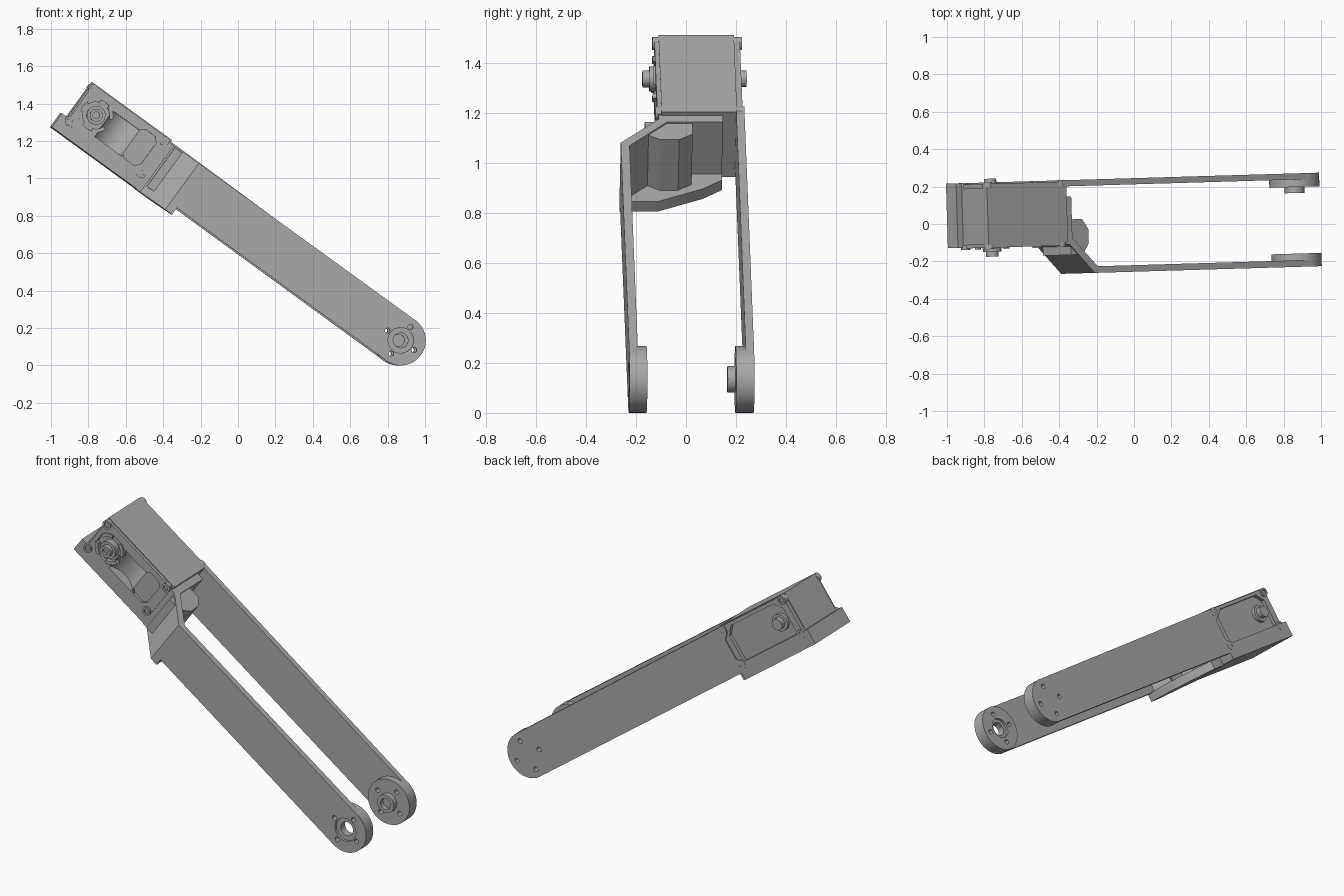
import bpy, bmesh, math
from mathutils import Matrix, Vector

cube = bpy.data.objects.get("Cube")
if cube:
    bpy.data.objects.remove(cube)

grey = bpy.data.materials.new("plain_grey")
grey.use_nodes = True
COLOR = (0.4, 0.4, 0.4, 1)
grey.diffuse_color = COLOR
grey.node_tree.nodes["Principled BSDF"].inputs["Base Color"].default_value = COLOR

# Parts are made in arm space: x along the arm, z across it, tip axis at the origin
POSE = (Matrix.Rotation(math.radians(1.7), 4, 'Z')
        @ Matrix.Translation((0.863, 0, 0.134))
        @ Matrix.Rotation(math.radians(36), 4, 'Y'))
parts = []


def prism(name, pts, a, b, axis='Y'):
    """Extrude a closed profile from a to b along Y (x,z points) or Z (x,y points)."""
    bm = bmesh.new()
    place = (lambda p, t: (p[0], t, p[1])) if axis == 'Y' else (lambda p, t: (p[0], p[1], t))
    low = [bm.verts.new(place(p, a)) for p in pts]
    top = [bm.verts.new(place(p, b)) for p in pts]
    bm.faces.new(low)
    bm.faces.new(top[::-1])
    for i in range(len(pts)):
        j = (i + 1) % len(pts)
        bm.faces.new((low[i], top[i], top[j], low[j]))
    bmesh.ops.recalc_face_normals(bm, faces=bm.faces)
    mesh = bpy.data.meshes.new(name)
    bm.to_mesh(mesh)
    bm.free()
    mesh.materials.append(grey)
    obj = bpy.data.objects.new(name, mesh)
    bpy.context.scene.collection.objects.link(obj)
    parts.append(obj)
    return obj


def arc(x, z, r, start=0, end=360, n=32):
    full = end - start == 360
    steps = n if full else n + 1
    return [(x + r * math.cos(math.radians(start + (end - start) * i / n)),
             z + r * math.sin(math.radians(start + (end - start) * i / n))) for i in range(steps)]


def rect(x0, x1, z0, z1, c=0.0):
    """Rectangle with optional chamfered corners."""
    if not c:
        return [(x0, z0), (x1, z0), (x1, z1), (x0, z1)]
    return [(x0 + c, z0), (x1 - c, z0), (x1, z0 + c), (x1, z1 - c),
            (x1 - c, z1), (x0 + c, z1), (x0, z1 - c), (x0, z0 + c)]


def disc(name, x, z, r, a, b, n=32):
    return prism(name, arc(x, z, r, n=n), a, b)


def cut(target, *cutters):
    """Subtract each cutter, bake the result and drop the cutter."""
    for c in cutters:
        c.hide_render = True
        mod = target.modifiers.new("cut", 'BOOLEAN')
        mod.operation, mod.solver, mod.object = 'DIFFERENCE', 'EXACT', c
        bpy.context.view_layer.update()
        baked = bpy.data.meshes.new_from_object(
            target.evaluated_get(bpy.context.evaluated_depsgraph_get()))
        target.modifiers.clear()
        target.data = baked
        parts.remove(c)
        bpy.data.objects.remove(c)


def screw_holes(a, b):
    return [disc("hole", 0.088 * math.cos(t), 0.088 * math.sin(t), 0.014, a, b, 16)
            for t in (i * math.pi / 2 for i in range(4))]


W = 0.131                      # half width of the arms
HORN_X, HORN_Z = -2.022, 0.018  # servo axis
CORNERS = [(x, z) for x in (-2.118, -1.645) for z in (-0.09, 0.123)]

# Servo housing: main block, lower lip
body = prism("servo_body", rect(-2.14, -1.615, -0.10, 0.15), -0.087, 0.215)
lip = prism("servo_lower_lip", [(-2.176, -0.172), (-1.615, -0.172), (-1.615, -0.08), (-2.176, -0.08)],
            -0.10, 0.245)

# Curved scoop and shallow pocket in the front of the housing
scoop = prism("scoop", arc(-1.875, -0.16, 0.115, n=40), -0.078, 0.09, 'Z')
cut(body, scoop)

# Front cover frame
front_cover = prism("front_cover", rect(-2.13, -1.62, -0.11, 0.145, 0.01), -0.104, -0.085)
cut(front_cover,
    prism("opening", rect(-1.96, -1.78, -0.078, 0.09), -0.2, 0),
    prism("opening", rect(-1.79, -1.675, -0.078, 0.112, 0.025), -0.2, 0),
    disc("opening", HORN_X, HORN_Z, 0.085, -0.2, 0))

# Rear cover frame with a chamfered window
rear_cover = prism("rear_cover", rect(-2.135, -1.62, -0.11, 0.145, 0.01), 0.21, 0.238)
cut(rear_cover, prism("opening", rect(-2.095, -1.665, -0.12, 0.125, 0.045), 0.216, 0.3))

# Corner screw bosses on both sides
for x, z in CORNERS:
    for name, a, b, h0, h1 in (("front_boss", -0.112, -0.08, -0.13, -0.098),
                               ("rear_boss", 0.21, 0.246, 0.232, 0.26)):
        boss = disc(name, x, z, 0.026, a, b, 20)
        cut(boss, disc("hole", x, z, 0.014, h0, h1, 16))

# Output horn and shaft, front and rear
front_horn = disc("front_horn", HORN_X, HORN_Z, 0.05, -0.125, -0.08)
front_shaft = disc("front_shaft", HORN_X, HORN_Z, 0.034, -0.152, -0.12)
cut(front_shaft, disc("hole", HORN_X, HORN_Z, 0.018, -0.2, -0.135, 20))
disc("rear_horn", HORN_X, HORN_Z, 0.05, 0.21, 0.236)
disc("rear_shaft", HORN_X, HORN_Z, 0.033, 0.23, 0.265)
for k in range(4):
    s = 20 + 90 * k
    prism("horn_arc", arc(HORN_X, HORN_Z, 0.092, s, s + 50, 8)
          + arc(HORN_X, HORN_Z, 0.072, s + 50, s, 8), -0.112, -0.085)

# Rear arm: straight strip with a round tip and a notch between its two tabs
strip = [(-1.66, -0.115), (-1.645, -W)] + arc(0, 0, W + 0.002, -90, 90, 28) + [
    (-1.645, 0.145), (-1.665, 0.13), (-1.665, 0.10), (-1.63, 0.07), (-1.63, -0.05), (-1.66, -0.08)]
rear_arm = prism("rear_arm", strip, 0.212, 0.245)
rear_hub = disc("rear_hub", 0, 0, 0.134, 0.172, 0.244, 48)
cut(rear_arm, *screw_holes(0.1, 0.3))
cut(rear_hub, *screw_holes(0.1, 0.3))
pin = disc("rear_hub_pin", 0, 0, 0.053, 0.14, 0.18)
cut(pin, disc("hole", 0, 0, 0.032, 0.1, 0.165))

# Front arm: flat strip with a round tip and bored hub
front_arm = prism("front_arm", [(-1.43, -W)] + arc(0, 0, W + 0.002, -90, 90, 28) + [(-1.43, W)],
                  -0.255, -0.22)
front_hub = disc("front_hub", 0, 0, 0.134, -0.254, -0.184, 48)
for piece in (front_arm, front_hub):
    cut(piece, disc("bore", 0, 0, 0.04, -0.3, -0.1),
        disc("recess", 0, 0, 0.068, -0.3, -0.24),
        disc("recess", 0, 0, 0.06, -0.198, -0.1), *screw_holes(-0.3, -0.1))

# Slanted web joining the front arm to the servo end plate
prism("slanted_web", [(-1.62, -0.10), (-1.59, -0.10), (-1.43, -0.255), (-1.395, -0.255),
                      (-1.395, -0.22), (-1.41, -0.22), (-1.57, -0.067), (-1.62, -0.067)],
      -0.172, 0.132, 'Z')
prism("end_plate", rect(-1.62, -1.572, -0.10, 0.158), -0.172, 0.132, 'Z')

# Bottom flange with a tapered free edge
prism("bottom_flange", [(-1.62, -0.10), (-1.59, -0.10), (-1.43, -0.255), (-1.385, -0.255),
                        (-1.385, -0.10), (-1.47, 0.08), (-1.53, 0.158), (-1.62, 0.158)],
      -0.175, -0.125, 'Z')

# Faceted stiffening rib on the end plate
prism("stiffening_rib", [(-1.58, -0.155), (-1.50, -0.155), (-1.46, -0.095), (-1.46, -0.02),
                         (-1.50, 0.035), (-1.58, 0.035)], -0.13, 0.125, 'Z')

# Pose everything and shade
for obj in parts:
    obj.data.transform(POSE)
    obj.select_set(True)
bpy.context.view_layer.objects.active = parts[0]
bpy.ops.object.shade_smooth_by_angle(angle=math.radians(30))
